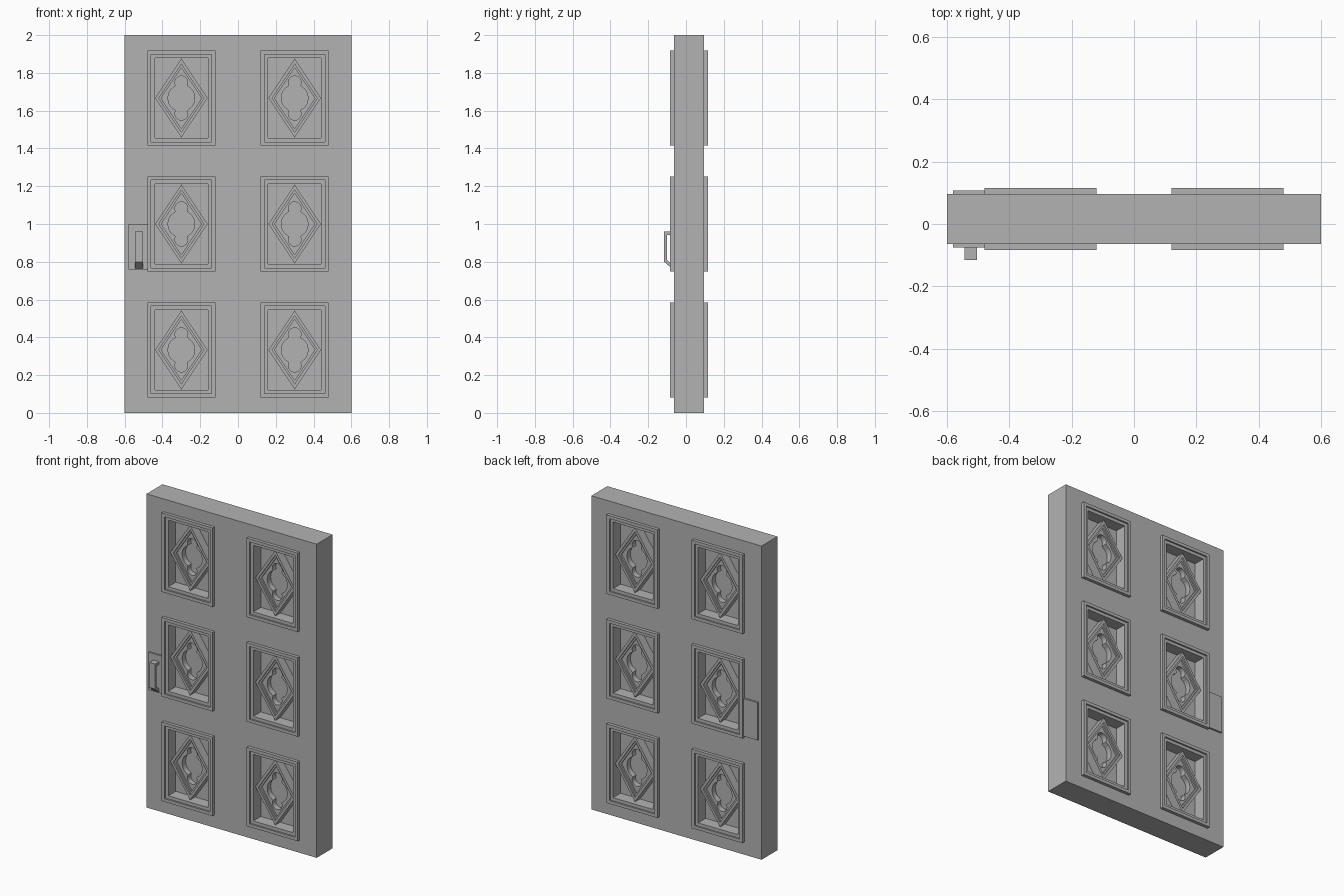
import bpy, bmesh, math

if "Cube" in bpy.data.objects:
    bpy.data.objects.remove(bpy.data.objects["Cube"])

GREY = bpy.data.materials.new("plain_grey")
GREY.use_nodes = True
GREY.diffuse_color = (0.45, 0.45, 0.45, 1)
GREY.node_tree.nodes["Principled BSDF"].inputs["Base Color"].default_value = (0.45, 0.45, 0.45, 1)

MID = 0.016          # y of the middle of the door's thickness
HALF = 0.08          # half of the door's thickness


def rect(w, h, cx=0, cz=0):
    return [(cx + sx * w, cz + sz * h) for sx, sz in ((-1, -1), (1, -1), (1, 1), (-1, 1))]


def diamond(k):
    w, h = 0.139 * k, 0.209 * k
    return [(w, 0), (0, h), (-w, 0), (0, -h)]


def quatrefoil():
    # one quarter: side lobe, then top lobe; mirrored to the other quarters
    side = [(0.03 + 0.04 * math.cos(a), 0.058 * math.sin(a))
            for a in (math.radians(d) for d in range(0, 71, 10))]
    top = [(0.034 * math.cos(a), 0.083 + 0.034 * math.sin(a))
           for a in (math.radians(d) for d in range(-30, 91, 15))]
    quarter = side + top
    half = quarter + [(-x, z) for x, z in quarter[-2::-1]]
    return half + [(x, -z) for x, z in half[-2:0:-1]]


def cutout(name, loops, y0, y1):
    """Flat piece in the xz plane, with holes, between depths y0 and y1."""
    curve = bpy.data.curves.new(name, "CURVE")
    curve.dimensions = "2D"
    curve.fill_mode = "BOTH"
    curve.extrude = abs(y1 - y0) / 2
    for loop in loops:
        spline = curve.splines.new("POLY")
        spline.points.add(len(loop) - 1)
        for point, (x, z) in zip(spline.points, loop):
            point.co = (x, z, 0, 1)
        spline.use_cyclic_u = True
    temp = bpy.data.objects.new(name + "_outline", curve)
    bpy.context.collection.objects.link(temp)
    mesh = bpy.data.meshes.new_from_object(
        temp.evaluated_get(bpy.context.evaluated_depsgraph_get()))
    bpy.data.objects.remove(temp)
    bm = bmesh.new()
    bm.from_mesh(mesh)
    bmesh.ops.remove_doubles(bm, verts=bm.verts, dist=0.00001)
    bmesh.ops.recalc_face_normals(bm, faces=bm.faces)
    for face in bm.faces:
        face.smooth = False
        face.material_index = 0
    bm.to_mesh(mesh)
    bm.free()
    mesh.materials.clear()
    mesh.materials.append(GREY)
    obj = bpy.data.objects.new(name, mesh)
    obj.rotation_euler.x = math.pi / 2
    obj.location.y = (y0 + y1) / 2
    bpy.context.collection.objects.link(obj)
    return obj


# Door slab with six openings
centres = [(x, z) for z in (1 / 3, 1, 5 / 3) for x in (-0.3, 0.3)]
cutout("door_slab", [rect(0.6, 1, 0, 1)] + [rect(0.14, 0.212, x, z) for x, z in centres],
       MID - HALF, MID + HALF)

# Layers of one panel: name, outlines, inner and outer distance from the middle
layers = [
    ("outer_moulding", [rect(0.18, 0.252), rect(0.16, 0.232)], HALF, 0.1),
    ("inner_moulding", [rect(0.16, 0.232), rect(0.14, 0.212)], HALF, 0.09),
    ("diamond_rim", [diamond(1), diamond(0.86)], 0.015, 0.07),
    ("diamond_step", [diamond(0.86), diamond(0.77)], 0.015, 0.06),
    ("quatrefoil_plate", [diamond(0.77), quatrefoil()], 0.015, 0.05),
]
for number, (x, z) in enumerate(centres, 1):
    core = cutout(f"panel_core_{number}", [rect(0.14, 0.212)], MID - 0.015, MID + 0.015)
    core.location.x, core.location.z = x, z
    for side, sign in (("front", -1), ("back", 1)):
        for name, loops, near, far in layers:
            part = cutout(f"{side}_{name}_{number}", loops, MID + sign * near, MID + sign * far)
            part.location.x, part.location.z = x, z

# Lock plates on both sides
for side, sign in (("front", -1), ("back", 1)):
    cutout(f"{side}_lock_plate", [rect(0.06, 0.12, -0.52, 0.88)],
           MID + sign * HALF, MID + sign * (HALF + 0.011))

# Pull handle: bracket profile in the yz plane, extruded along x
profile = [(-0.074, 0.96), (-0.116, 0.96), (-0.116, 0.8), (-0.074, 0.764),
           (-0.074, 0.785), (-0.101, 0.81), (-0.101, 0.942), (-0.074, 0.942)]
bm = bmesh.new()
face = bm.faces.new([bm.verts.new((-0.544, y, z)) for y, z in profile])
grown = bmesh.ops.extrude_face_region(bm, geom=[face])
bmesh.ops.translate(bm, vec=(0.04, 0, 0),
                    verts=[g for g in grown["geom"] if isinstance(g, bmesh.types.BMVert)])
bmesh.ops.recalc_face_normals(bm, faces=bm.faces)
mesh = bpy.data.meshes.new("pull_handle")
bm.to_mesh(mesh)
bm.free()
mesh.materials.append(GREY)
bpy.context.collection.objects.link(bpy.data.objects.new("pull_handle", mesh))
